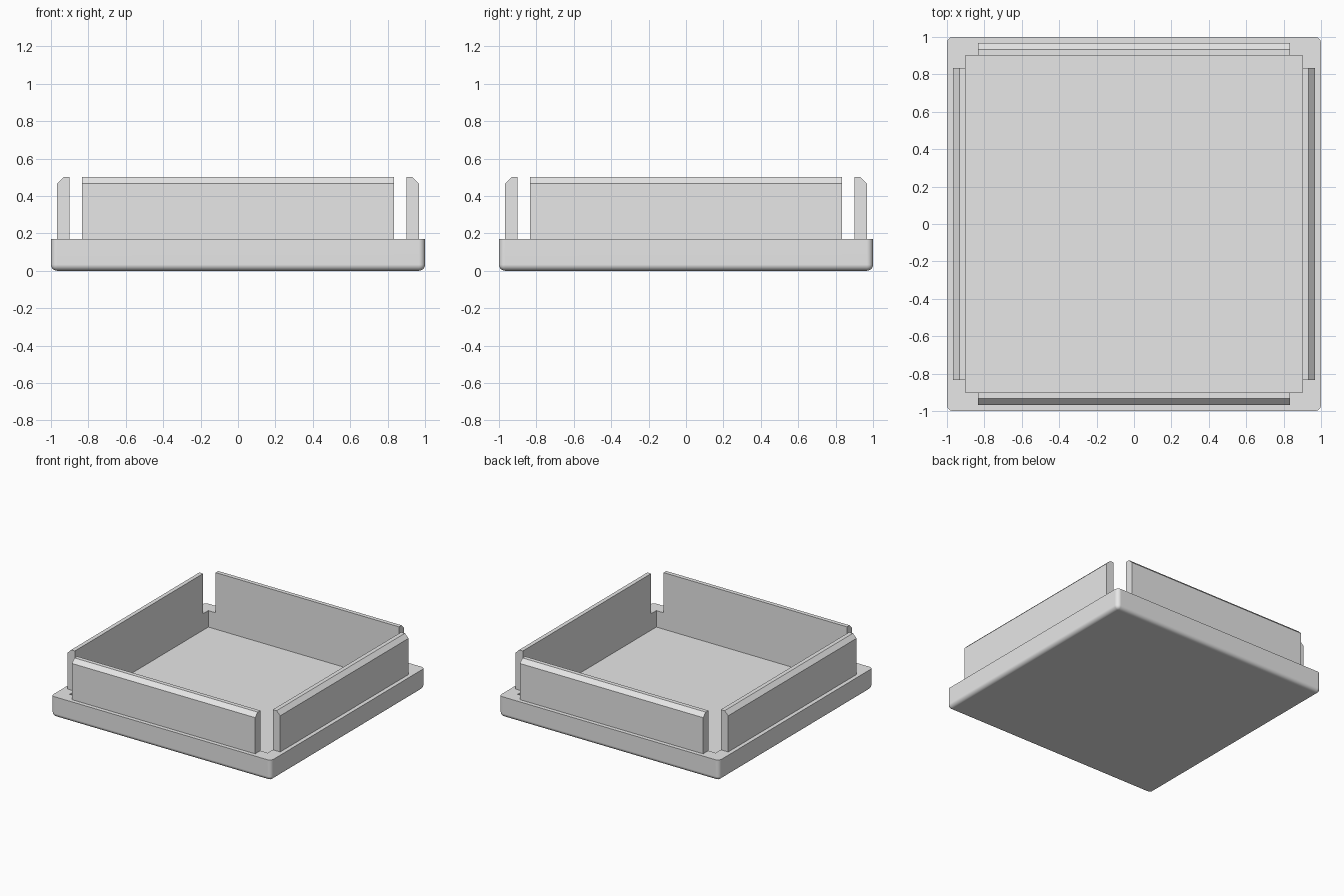
import bpy
import bmesh
from math import pi
from mathutils import Matrix

cube = bpy.data.objects.get("Cube")
if cube:
    bpy.data.objects.remove(cube, do_unlink=True)

RIM_Z, FLOOR_Z, TOP_Z = 0.17, 0.035, 0.5
INNER, OUTER, CHAMFER = 0.9, 0.967, 0.033
HALF_WALL, FILLET = 0.833, 0.033

grey = bpy.data.materials.new("light_grey")
grey.use_nodes = True
colour = (0.8, 0.8, 0.8, 1)
grey.diffuse_color = colour
grey.node_tree.nodes["Principled BSDF"].inputs["Base Color"].default_value = colour


def make_object(name, bm):
    bmesh.ops.recalc_face_normals(bm, faces=bm.faces)
    mesh = bpy.data.meshes.new(name)
    bm.to_mesh(mesh)
    bm.free()
    mesh.materials.append(grey)
    obj = bpy.data.objects.new(name, mesh)
    bpy.context.collection.objects.link(obj)
    return obj


def box(half, bottom, top):
    bm = bmesh.new()
    size = Matrix.Diagonal((2 * half, 2 * half, top - bottom, 1))
    place = Matrix.Translation((0, 0, (bottom + top) / 2))
    bmesh.ops.create_cube(bm, size=1, matrix=place @ size)
    return bm


# Tray base: rounded on the upright corners and round the underside
bm = box(1, 0, RIM_Z)
rounded = [e for e in bm.edges if min(v.co.z for v in e.verts) < 0.01]
bmesh.ops.bevel(bm, geom=rounded, offset=FILLET, segments=6, profile=0.5,
                affect='EDGES')
base = make_object("tray_base", bm)

# Square recess with sharp corners
cutter = make_object("recess_cutter", box(INNER, FLOOR_Z, TOP_Z))
cutter.hide_render = True
cut = base.modifiers.new("recess", 'BOOLEAN')
cut.operation = 'DIFFERENCE'
cut.solver = 'EXACT'
cut.object = cutter
for o in bpy.context.selected_objects:
    o.select_set(False)
bpy.context.view_layer.objects.active = base
base.select_set(True)
bpy.ops.object.modifier_apply(modifier=cut.name)
bpy.data.objects.remove(cutter, do_unlink=True)
bpy.ops.object.shade_smooth_by_angle(angle=pi / 6)
weighted = base.modifiers.new("even_shading", 'WEIGHTED_NORMAL')
weighted.keep_sharp = True

# Four upright walls, flush with the recess and chamfered on the outside
profile = [(INNER, RIM_Z), (OUTER, RIM_Z), (OUTER, TOP_Z - CHAMFER),
           (OUTER - CHAMFER, TOP_Z), (INNER, TOP_Z)]
for i, side in enumerate(("back", "right", "front", "left")):
    bm = bmesh.new()
    end = bm.faces.new([bm.verts.new((-HALF_WALL, y, z)) for y, z in profile])
    swept = bmesh.ops.extrude_face_region(bm, geom=[end], use_keep_orig=True)
    moved = [g for g in swept["geom"] if isinstance(g, bmesh.types.BMVert)]
    bmesh.ops.translate(bm, verts=moved, vec=(2 * HALF_WALL, 0, 0))
    bmesh.ops.rotate(bm, verts=bm.verts, matrix=Matrix.Rotation(i * pi / 2, 3, 'Z'))
    # Quarter turns run from the back to the model's right (-x)
    make_object(side + "_wall", bm)
